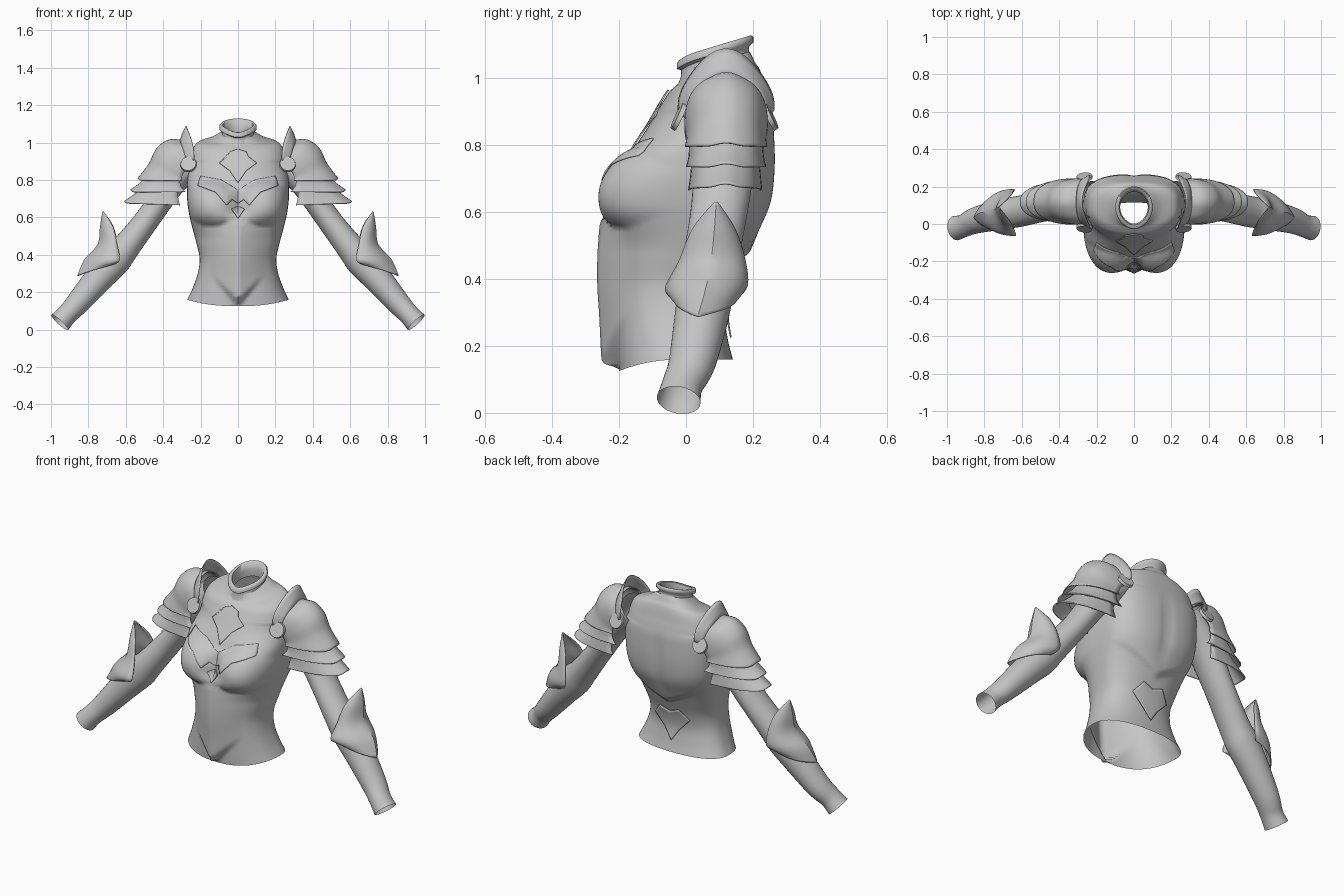
import bpy, bmesh, math
from mathutils import Vector
from mathutils.bvhtree import BVHTree

if "Cube" in bpy.data.objects:
    bpy.data.objects.remove(bpy.data.objects["Cube"])

steel = bpy.data.materials.new("steel_grey")
steel.diffuse_color = (0.56, 0.56, 0.56, 1)
steel.use_nodes = True
steel.node_tree.nodes["Principled BSDF"].inputs["Base Color"].default_value = steel.diffuse_color


def finish(bm, name, mirror=False, thick=0, angle=40):
    bmesh.ops.recalc_face_normals(bm, faces=bm.faces)
    me = bpy.data.meshes.new(name)
    bm.to_mesh(me)
    bm.free()
    ob = bpy.data.objects.new(name, me)
    bpy.context.collection.objects.link(ob)
    me.materials.append(steel)
    bpy.ops.object.select_all(action='DESELECT')
    ob.select_set(True)
    bpy.context.view_layer.objects.active = ob
    bpy.ops.object.shade_smooth_by_angle(angle=math.radians(angle))
    if thick:
        m = ob.modifiers.new("thickness", 'SOLIDIFY')
        m.thickness, m.offset = thick, 0
    if mirror:
        ob.modifiers.new("mirror", 'MIRROR')
    return ob


def loft(rows, closed):
    bm = bmesh.new()
    vs = [[bm.verts.new(p) for p in r] for r in rows]
    n = len(rows[0])
    for a, b in zip(vs, vs[1:]):
        for i in range(n if closed else n - 1):
            j = (i + 1) % n
            bm.faces.new((a[i], a[j], b[j], b[i]))
    bmesh.ops.remove_doubles(bm, verts=bm.verts, dist=1e-5)
    return bm


def spline(rows, steps):
    """Smooth interpolation through rows of numbers."""
    out = []
    for i in range(len(rows) - 1):
        a, b, c, d = (rows[max(0, min(len(rows) - 1, i + k))] for k in (-1, 0, 1, 2))
        for s in range(steps):
            t = s / steps
            out.append([0.5 * (2 * q + (r - p) * t + (2 * p - 5 * q + 4 * r - w) * t * t
                               + (3 * q - p - 3 * r + w) * t ** 3)
                        for p, q, r, w in zip(a, b, c, d)])
    return out + [list(rows[-1])]


def step(e0, e1, v):
    t = max(0, min(1, (v - e0) / (e1 - e0)))
    return t * t * (3 - 2 * t)


def power(v, p):
    return math.copysign(abs(v) ** p, v)


# Torso: height, half width, front y, back y
sections = [(.16, .272, -.20, .14), (.22, .243, -.205, .125), (.30, .215, -.21, .115),
            (.38, .205, -.215, .13), (.46, .222, -.215, .16), (.54, .243, -.21, .195),
            (.62, .262, -.20, .23), (.70, .272, -.185, .25), (.78, .272, -.16, .262),
            (.86, .265, -.11, .262), (.92, .255, -.075, .25), (.97, .24, -.045, .235),
            (1.0, .21, -.028, .222), (1.02, .14, -.015, .205), (1.05, .085, -.005, .19)]
rows = []
for z, w, yf, yb in spline(sections, 7):
    yc = .4 * yf + .6 * yb if z < .9 else .1
    chest = step(.48, .62, z) * (1 - step(.76, .88, z))
    pf = .85 - .3 * chest
    pb = .85 - .13 * step(.5, .7, z) * (1 - step(.97, 1.02, z))
    ring = []
    for i in range(112):
        a = 2 * math.pi * i / 112
        c, s = math.cos(a), math.sin(a)
        front = s < 0
        p = pf if front else pb
        x = w * power(c, p)
        y = yc + (yc - yf if front else yb - yc) * power(s, p)
        ax, zz = abs(x), z
        if front:
            # bust cups, then the pointed centre ridge of the belly plate
            d = ((ax - .142) / .145) ** 2 + ((z - .668) / (.125 if z > .668 else .115)) ** 2
            y -= .073 * max(0, 1 - d) ** .8
            cut = step(.165, .185, z - .8 * ax) * (1 - step(.56, .66, z))
            y -= .05 * cut * max(0, 1 - ax / .15) ** 1.3
            zz -= .035 * (1 - step(.16, .3, z)) * abs(s) ** 2
        else:
            # V-shaped lower edge of the back plate, with a spine groove
            y += .022 * step(.455, .48, z - .5 * ax) * (1 - step(.6, .85, z)) * s
            y -= .01 * math.exp(-(x / .03) ** 2) * step(.5, .65, z) * (1 - step(.75, .95, z))
        zz += .3 * (y - .09) * step(.95, 1.04, z)
        ring.append((x, y, zz))
    rows.append(ring)
bm = loft(rows, True)
surface = BVHTree.FromBMesh(bm)
finish(bm, "torso_plate", angle=50)

# Collar: base, flared rim and inner wall
rows = []
for rx, ry, h in [(.098, .108, 1.025), (.083, .098, 1.05), (.084, .099, 1.065), (.1, .111, 1.074),
                  (.1, .111, 1.09), (.093, .105, 1.097), (.08, .09, 1.094), (.074, .082, 1.06),
                  (.076, .085, 1.02)]:
    ring = []
    for i in range(48):
        a = 2 * math.pi * i / 48
        x, y = rx * math.cos(a), .09 + ry * math.sin(a)
        point = max(0, -math.sin(a)) ** 6
        ring.append((x, y - .006 * point, h + .3 * (y - .09) - .012 * point))
    rows.append(ring)
finish(loft(rows, True), "collar", angle=60)


# Plates laid on the torso surface; the outline is the right half
def plate(name, half, side, lift=.004):
    pts = half + [(-x, z) for x, z in reversed(half) if x > 0]
    bm = bmesh.new()
    bm.faces.new([bm.verts.new((x, 0, z)) for x, z in pts])
    bmesh.ops.triangulate(bm, faces=bm.faces)
    bmesh.ops.subdivide_edges(bm, edges=bm.edges, cuts=9, use_grid_fill=True)
    for v in bm.verts:
        hit = surface.ray_cast(Vector((v.co.x, 2 * side, v.co.z)), Vector((0, -side, 0)))[0]
        v.co.y = (hit.y if hit else 0) + side * lift
    finish(bm, name, thick=.005)


plate("throat_plate", [(0, .965), (.045, .95), (.055, .925), (.1, .89), (.045, .85), (0, .785)],
      -1, .007)
plate("bust_plate", [(0, .745), (.09, .80), (.2, .82), (.215, .77), (.12, .735), (.06, .665),
                     (.03, .695), (0, .675)], -1)
plate("lower_back_plate", [(0, .40), (.06, .42), (.11, .36), (.045, .29), (0, .225)], 1, .01)
plate("sternum_point", [(0, .66), (.035, .645), (0, .595)], -1, .008)

# Arms: centre x, y, z, radius across, radius in y
rows = []
path = spline([(.22, .13, .92, .09, .1), (.34, .12, .8, .075, .095), (.47, .1, .61, .066, .085),
               (.6, .07, .44, .075, .083), (.66, .06, .37, .086, .083), (.74, .045, .28, .078, .08),
               (.85, .018, .15, .064, .07), (.91, -.01, .085, .056, .061),
               (.953, -.022, .038, .06, .066)], 5)
for i, (x, y, z, ra, rb) in enumerate(path):
    a, b = path[max(0, i - 1)], path[min(len(path) - 1, i + 1)]
    d = Vector((b[0] - a[0], b[1] - a[1], b[2] - a[2])).normalized()
    side = Vector((0, 1, 0)).cross(d).normalized()
    up = d.cross(side)
    rows.append([Vector((x, y, z)) + side * ra * math.cos(k * math.pi / 16)
                 + up * rb * math.sin(k * math.pi / 16) for k in range(32)])
finish(loft(rows, True), "arm", mirror=True, angle=60)


# Shoulder lames: arches given by outer (x, z), end (x, z), y centre and y radius
def lame(name, arches):
    rows = []
    for tx, tz, ex, ez, yc, ry in spline(arches, 5):
        row = []
        for k in range(33):
            t = math.pi * k / 32
            f = math.sin(t) ** .8
            peak = .01 * math.exp(-((t - math.pi / 2) / .25) ** 2)
            row.append((ex + (tx - ex) * f, yc - ry * power(math.cos(t), .85),
                        ez + (tz - ez) * f + peak))
        rows.append(row)
    finish(loft(rows, False), name, mirror=True, thick=.006)


lame("shoulder_dome", [(.29, 1.0, .25, .87, .12, .12), (.37, 1.003, .28, .85, .12, .122),
                       (.435, .955, .295, .83, .12, .12), (.475, .875, .3, .81, .12, .117),
                       (.535, .797, .3, .795, .12, .121)])
lame("middle_lame", [(.47, .83, .31, .8, .12, .108), (.52, .775, .305, .765, .12, .11),
                     (.575, .735, .28, .735, .12, .117)])
lame("lower_lame", [(.5, .76, .32, .74, .118, .1), (.55, .715, .32, .705, .118, .103),
                    (.608, .675, .31, .665, .117, .108)])

# Upright guard flaring round the shoulder opening
rows = []
for k in range(33):
    t = math.pi * k / 32
    f, c = math.sin(t), math.cos(t)
    spike = f ** 3
    inner = Vector((.275 + .035 * f, .12 - .118 * c, .875 + .13 * f ** .8))
    outer = Vector((.235 + .042 * spike, .12 - .143 * c, .905 + .11 * f ** .7 + .073 * spike))
    mid = (inner + outer) / 2 + Vector((.004 * f, 0, 0))
    rows.append([inner, inner * .4 + mid * .6, mid, mid * .5 + outer * .5, outer])
finish(loft(rows, False), "shoulder_guard", mirror=True, thick=.005)

# Round fasteners at the front and back of each shoulder
for name, y, s in [("front_fastener", -.022, -1), ("back_fastener", .252, 1)]:
    bm = bmesh.new()
    bmesh.ops.create_cone(bm, cap_ends=True, segments=28, radius1=.044, radius2=.041, depth=.014)
    q = Vector((.1, .9 * s, .42)).to_track_quat('Z', 'Y')
    for v in bm.verts:
        v.co = q @ v.co + Vector((.265, y, .885))
    finish(bm, name, mirror=True, angle=30)

# Elbow guard: ridge, front edge, back edge per row from the spike down
guard = [(.722, .09, .63, .719, .088, .63, .719, .092, .63),
         (.735, .085, .55, .668, .022, .55, .668, .142, .555),
         (.748, .075, .455, .645, -.02, .45, .645, .172, .47),
         (.818, .06, .375, .632, -.06, .372, .64, .182, .385),
         (.857, .035, .287, .665, -.035, .35, .67, .15, .35)]
rows = []
for g in spline(guard, 5):
    ridge, fr, bk = Vector(g[0:3]), Vector(g[3:6]), Vector(g[6:9])
    row = []
    for edge, s in ((fr, -1), (bk, 1)):
        size = abs(edge.y - ridge.y)
        ctrl = Vector((ridge.x * .7 + edge.x * .3, edge.y + s * .08 * size,
                       ridge.z * .6 + edge.z * .4))
        arc = [edge * (1 - t) ** 2 + ctrl * 2 * t * (1 - t) + ridge * t * t
               for t in (k / 8 for k in range(9))]
        row += arc if s < 0 else arc[-2::-1]
    rows.append(row)
finish(loft(rows, False), "elbow_guard", mirror=True, thick=.006, angle=35)
